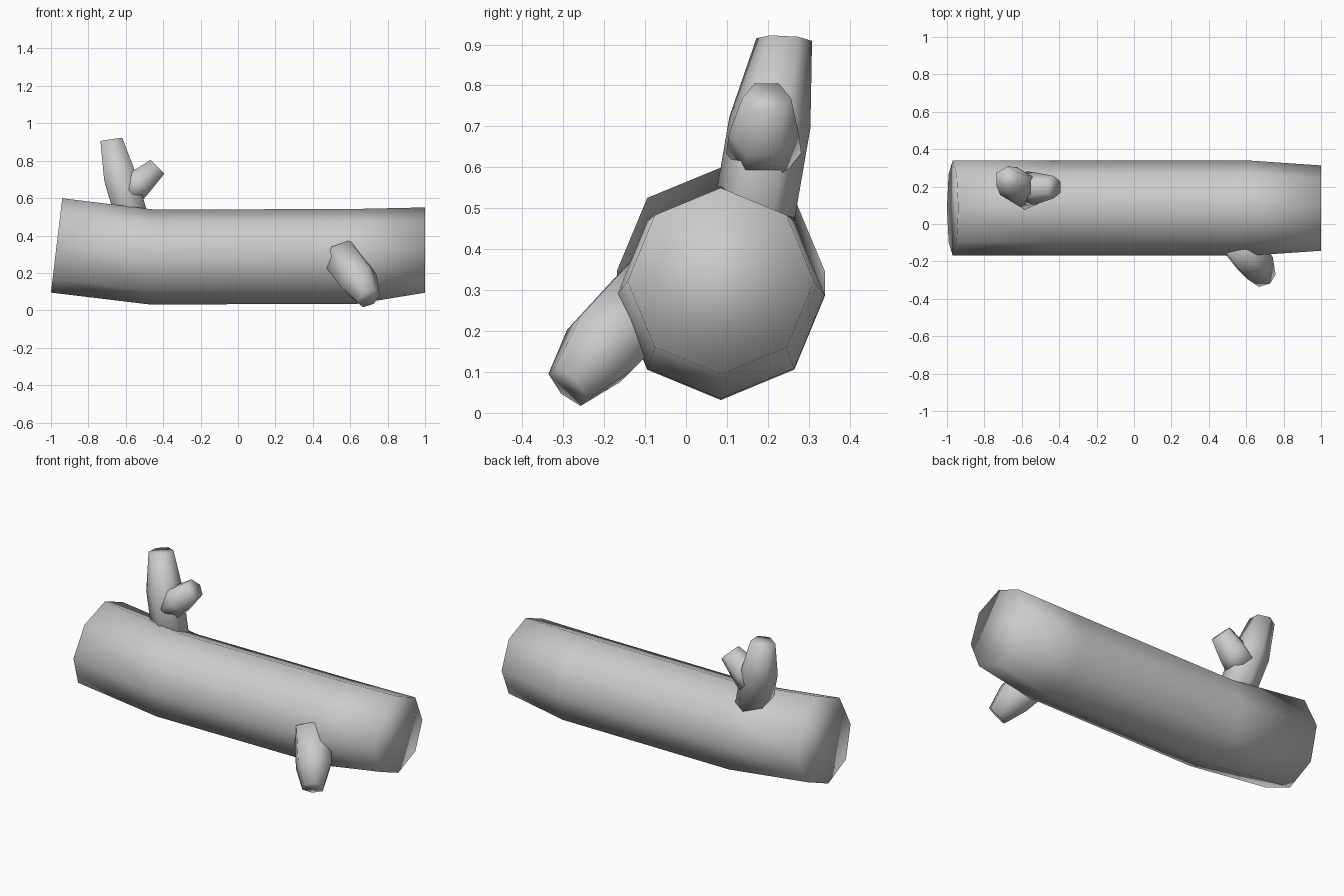
import bpy, bmesh, math
from mathutils import Vector

cube = bpy.data.objects.get("Cube")
if cube:
    bpy.data.objects.remove(cube, do_unlink=True)

bark = bpy.data.materials.new("grey_bark")
bark.use_nodes = True
GREY = (0.6, 0.6, 0.6, 1)
bark.diffuse_color = GREY
bark.node_tree.nodes["Principled BSDF"].inputs["Base Color"].default_value = GREY


def limb(name, sides, rings, side=(0, 1, 0), phase=0.0):
    """Capped tube through rings of (centre, radius, axis direction)."""
    bm = bmesh.new()
    loops = []
    for centre, radius, axis in rings:
        axis = Vector(axis).normalized()
        u = Vector(side)
        u = (u - axis * u.dot(axis)).normalized()
        v = axis.cross(u)
        loop = []
        for i in range(sides):
            a = math.tau * i / sides + phase
            loop.append(bm.verts.new(Vector(centre) + radius * (u * math.cos(a) + v * math.sin(a))))
        loops.append(loop)
    for low, high in zip(loops, loops[1:]):
        for i in range(sides):
            j = (i + 1) % sides
            bm.faces.new((low[i], low[j], high[j], high[i]))
    bm.faces.new(loops[0][::-1])
    bm.faces.new(loops[-1])
    for face in bm.faces:
        face.smooth = True
    bmesh.ops.recalc_face_normals(bm, faces=bm.faces)
    mesh = bpy.data.meshes.new(name)
    bm.to_mesh(mesh)
    bm.free()
    mesh.materials.append(bark)
    obj = bpy.data.objects.new(name, mesh)
    bpy.context.collection.objects.link(obj)
    return obj


# Main trunk lying along x, its right end cut on a slant
limb("log", 8, [
    ((-0.97, 0.085, 0.347), 0.254, (1, 0, -0.12)),
    ((-0.46, 0.085, 0.285), 0.254, (1, 0, -0.05)),
    ((0.62, 0.085, 0.288), 0.254, (1, 0, 0.05)),
    ((1.0, 0.085, 0.322), 0.228, (1, 0, 0)),
])

# Upright branch and its side shoot
limb("upright_branch", 6, [
    ((-0.545, 0.155, 0.42), 0.10, (-0.25, 0.15, 1)),
    ((-0.63, 0.205, 0.71), 0.10, (-0.25, 0.15, 1)),
    ((-0.677, 0.24, 0.912), 0.068, (-0.15, 0.05, 1)),
])
limb("side_shoot", 6, [
    ((-0.575, 0.19, 0.635), 0.092, (1, 0, 0.95)),
    ((-0.525, 0.19, 0.683), 0.085, (1, 0, 0.95)),
    ((-0.43, 0.197, 0.768), 0.06, (1, 0, 1)),
])

# Stub pointing down and forward
limb("lower_branch", 6, [
    ((0.55, -0.08, 0.29), 0.11, (0.14, -0.2, -0.2)),
    ((0.648, -0.21, 0.155), 0.105, (0.14, -0.2, -0.2)),
    ((0.698, -0.288, 0.065), 0.064, (0.12, -0.2, -0.2)),
], side=(1, 0, 0))
